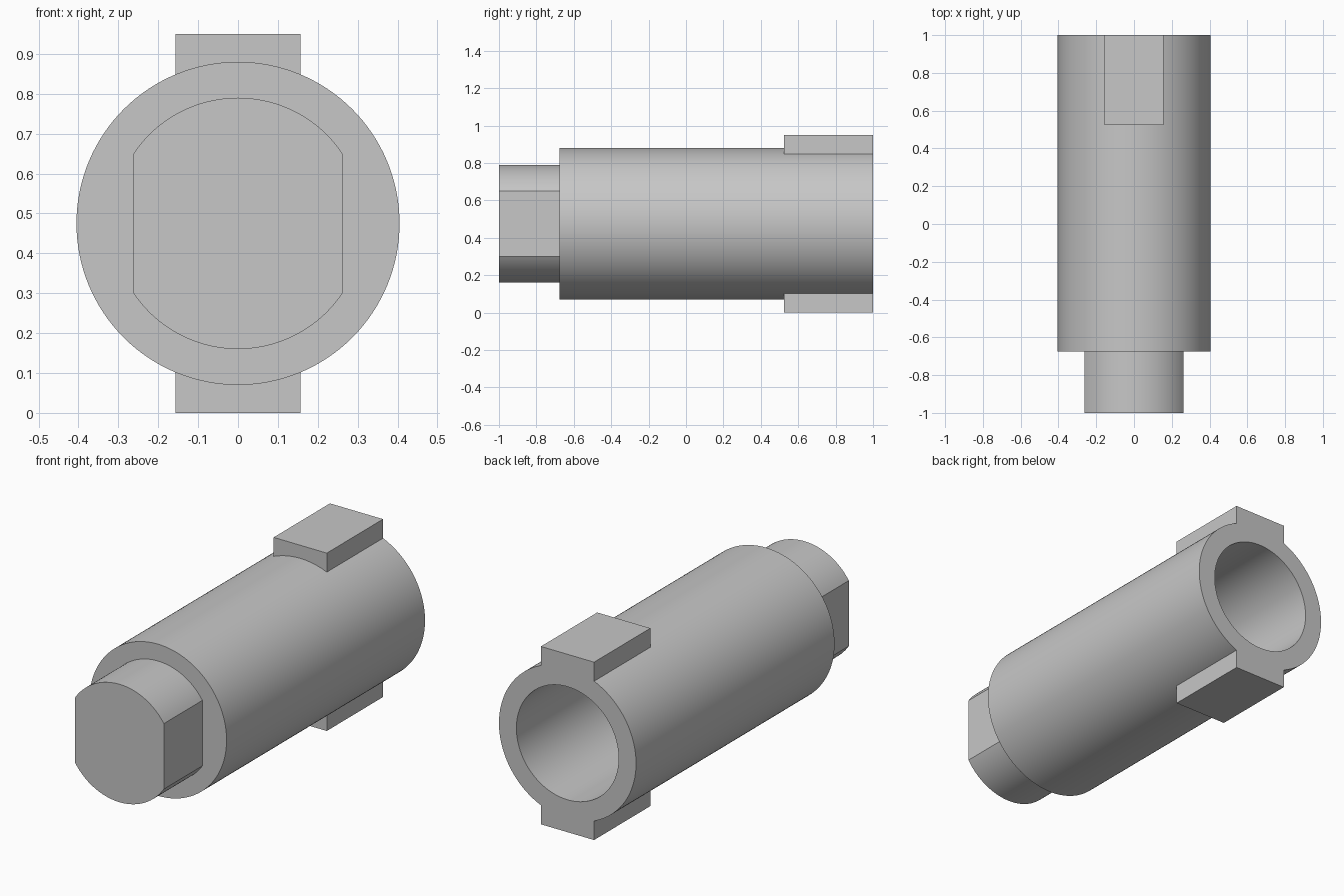
import bpy
import bmesh
from math import asin, acos, cos, sin, pi, radians
from mathutils import Vector, Matrix

default = bpy.data.objects.get("Cube")
if default:
    bpy.data.objects.remove(default, do_unlink=True)

AXIS_Z = 0.475
BACK, SHOULDER, FRONT = 1.0, -0.675, -1.0
BODY_R, BORE_R, SHANK_R = 0.405, 0.302, 0.315
BORE_END = -0.35
FLAT_X = 0.262
KEY_X, KEY_TOP, KEY_START = 0.157, 0.475, 0.525

# Single plain metal colour
metal = bpy.data.materials.new("grey metal")
metal.use_nodes = True
metal.diffuse_color = (0.57, 0.57, 0.57, 1)
metal.node_tree.nodes["Principled BSDF"].inputs["Base Color"].default_value = metal.diffuse_color


def finish(name, bm):
    """Turn a bmesh centred on the y axis into a shaded object."""
    bmesh.ops.remove_doubles(bm, verts=bm.verts, dist=1e-5)
    bmesh.ops.recalc_face_normals(bm, faces=bm.faces)
    mesh = bpy.data.meshes.new(name)
    bm.to_mesh(mesh)
    bm.free()
    mesh.materials.append(metal)
    obj = bpy.data.objects.new(name, mesh)
    obj.location.z = AXIS_Z
    bpy.context.collection.objects.link(obj)
    bpy.ops.object.select_all(action='DESELECT')
    obj.select_set(True)
    bpy.context.view_layer.objects.active = obj
    bpy.ops.object.shade_smooth_by_angle(angle=radians(25))
    return obj


def arc(radius, start, end, steps):
    """Points (x, z) on an arc, angles measured from +x."""
    angles = [start + (end - start) * i / steps for i in range(steps + 1)]
    return [(radius * cos(a), radius * sin(a)) for a in angles]


def extrude(name, outline, y0, y1, turn=0):
    bm = bmesh.new()
    face = bm.faces.new([bm.verts.new((x, y0, z)) for x, z in outline])
    grown = bmesh.ops.extrude_face_region(bm, geom=[face], use_keep_orig=True)
    moved = [v for v in grown["geom"] if isinstance(v, bmesh.types.BMVert)]
    bmesh.ops.translate(bm, verts=moved, vec=(0, y1 - y0, 0))
    bmesh.ops.rotate(bm, verts=bm.verts, matrix=Matrix.Rotation(turn, 3, 'Y'))
    return finish(name, bm)


# Hollow body, turned from a half section
section = [(0, SHOULDER), (BODY_R, SHOULDER), (BODY_R, BACK),
           (BORE_R, BACK), (BORE_R, BORE_END), (0, BORE_END)]
bm = bmesh.new()
verts = [bm.verts.new((r, y, 0)) for r, y in section]
edges = [bm.edges.new(pair) for pair in zip(verts, verts[1:])]
bmesh.ops.spin(bm, geom=verts + edges, cent=Vector(), axis=(0, 1, 0),
               angle=2 * pi, steps=128)
finish("body", bm)

# Drive shank, round with two side flats
half = acos(FLAT_X / SHANK_R)
shank = arc(SHANK_R, half, pi - half, 40) + arc(SHANK_R, pi + half, 2 * pi - half, 40)
extrude("shank", shank, FRONT, SHOULDER)

# Upper and lower keys, seated on the curved body
seat_r = BODY_R - 0.002
spread = asin(KEY_X / seat_r)
key = arc(seat_r, pi / 2 - spread, pi / 2 + spread, 16)
key += [(-KEY_X, KEY_TOP), (KEY_X, KEY_TOP)]
for name, turn in (("upper_key", 0), ("lower_key", pi)):
    extrude(name, key, KEY_START, BACK, turn)
